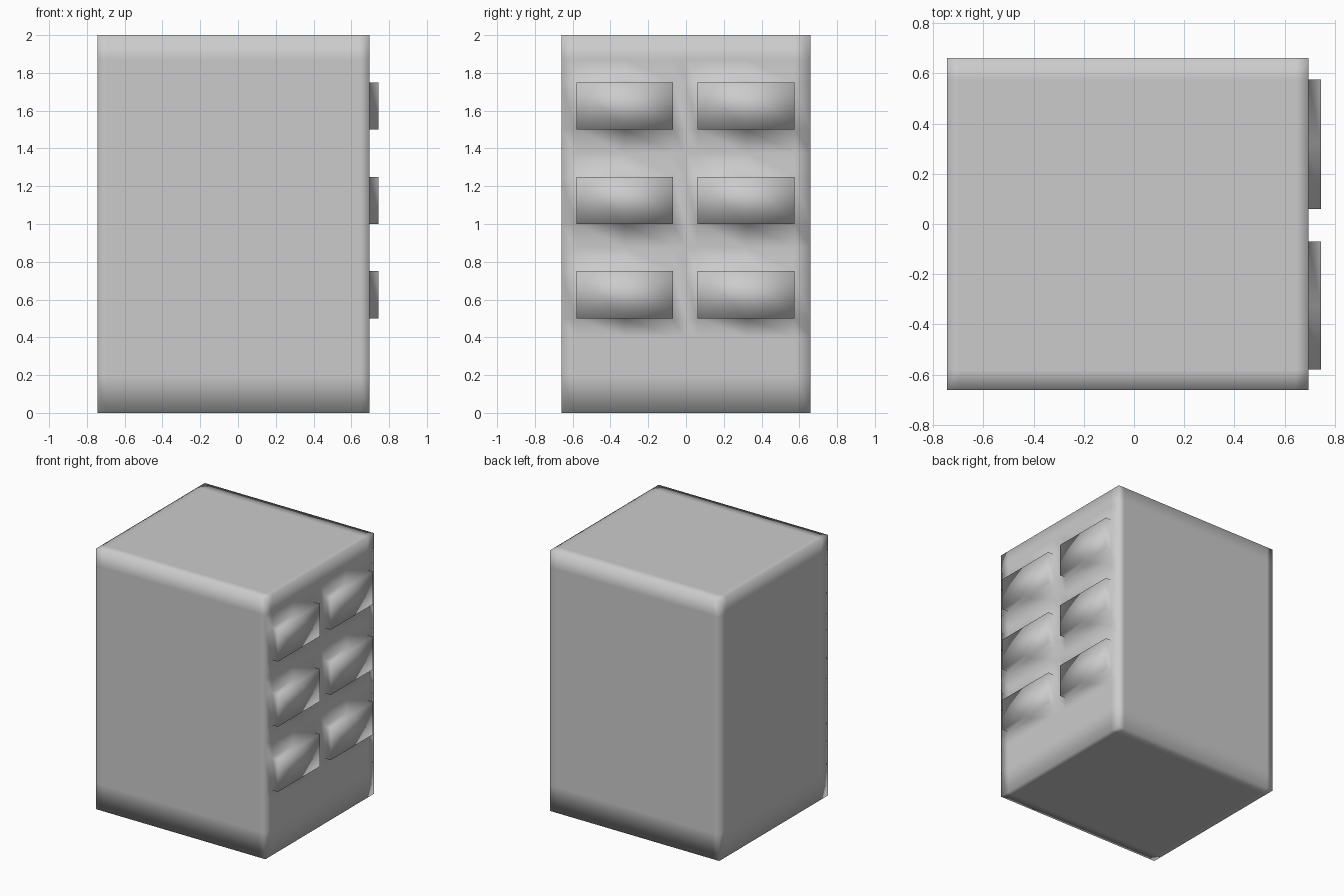
import bpy, bmesh
from mathutils import Vector, Matrix

if "Cube" in bpy.data.objects:
    bpy.data.objects.remove(bpy.data.objects["Cube"])

X0, X1, Y, H = -0.745, 0.695, 0.66, 2.0
PANEL_Y = [(-0.58, -0.07), (0.06, 0.575)]
PANEL_Z = [(0.5, 0.75), (1.0, 1.25), (1.5, 1.75)]
DEPTH = 0.05

# Main block
bm = bmesh.new()
bmesh.ops.create_cube(bm, size=1, matrix=Matrix.Translation(((X0 + X1) / 2, 0, H / 2))
                      @ Matrix.Diagonal((X1 - X0, 2 * Y, H, 1)))

# Loop cuts: panel outlines plus support loops for the soft edge shading
cuts = {
    0: [X0 + 0.05, X1 - 0.05],
    1: [-0.58, -0.325, -0.07, 0, 0.06, 0.32, 0.575],
    2: [0.2, 0.4, 0.5, 0.75, 0.875, 1.0, 1.25, 1.375, 1.5, 1.75, 1.87],
}
for axis, values in cuts.items():
    for v in values:
        co, no = Vector(), Vector()
        co[axis], no[axis] = v, 1
        bmesh.ops.bisect_plane(bm, geom=bm.verts[:] + bm.edges[:] + bm.faces[:],
                               plane_co=co, plane_no=no)

# Six raised panels on the right side
bm.normal_update()


def is_panel(f):
    c = f.calc_center_median()
    return (f.normal.x > 0.9
            and any(a < c.y < b for a, b in PANEL_Y)
            and any(a < c.z < b for a, b in PANEL_Z))


faces = [f for f in bm.faces if is_panel(f)]
ext = bmesh.ops.extrude_face_region(bm, geom=faces)
bmesh.ops.translate(bm, vec=(DEPTH, 0, 0),
                    verts=[g for g in ext["geom"] if isinstance(g, bmesh.types.BMVert)])
bmesh.ops.delete(bm, geom=[f for f in faces if f.is_valid], context='FACES')
bmesh.ops.recalc_face_normals(bm, faces=bm.faces[:])

# Smooth over all edges, as the soft corner gradients show
for f in bm.faces:
    f.smooth = True
mesh = bpy.data.meshes.new("paneled_block")
bm.to_mesh(mesh)
bm.free()
bpy.context.collection.objects.link(bpy.data.objects.new("paneled_block", mesh))
